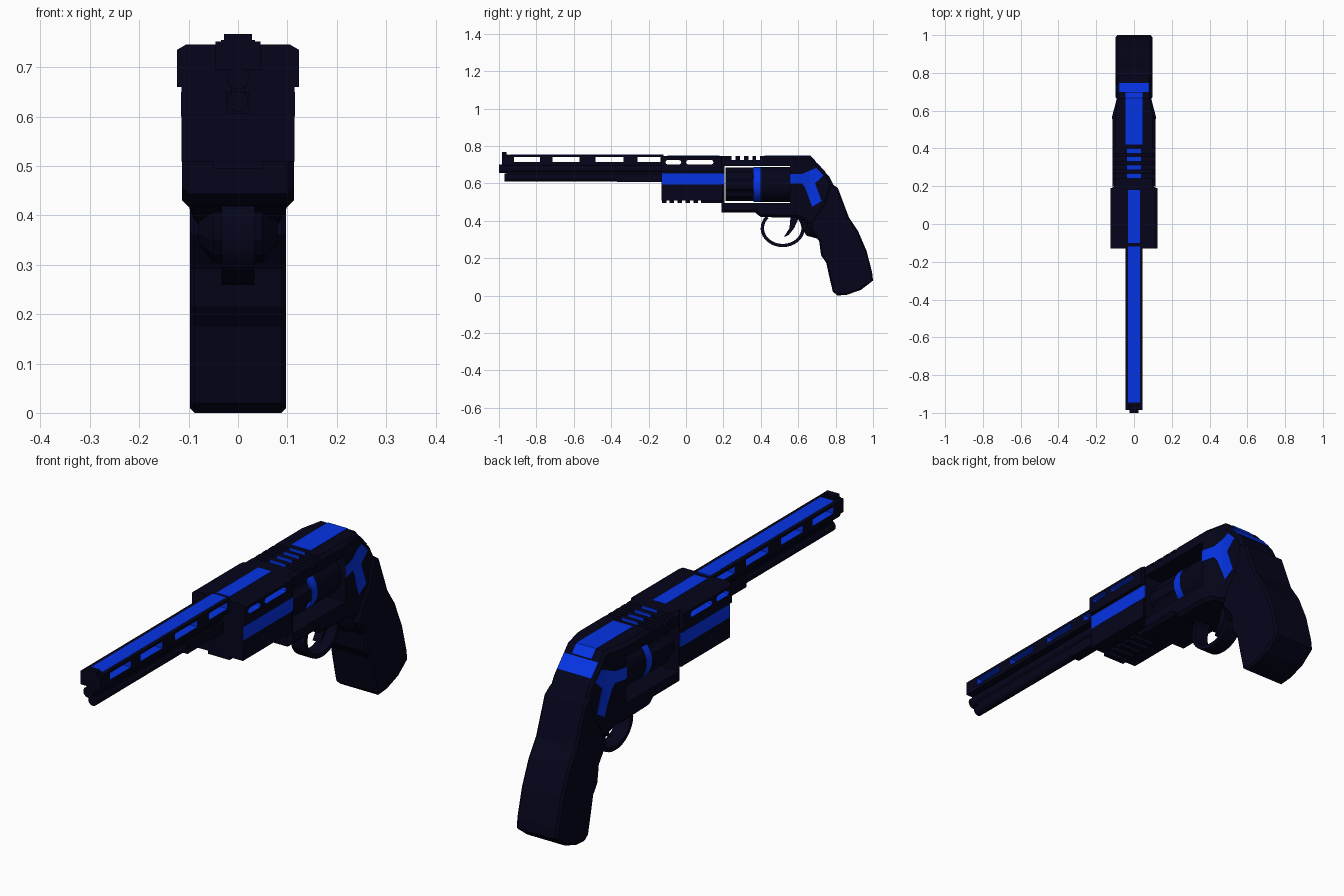
import bpy, bmesh, math

if "Cube" in bpy.data.objects:
    bpy.data.objects.remove(bpy.data.objects["Cube"])


def material(name, rgb):
    m = bpy.data.materials.new(name)
    m.diffuse_color = (*rgb, 1)
    m.use_nodes = True
    m.node_tree.nodes["Principled BSDF"].inputs["Base Color"].default_value = m.diffuse_color
    return m


MATS = [material("dark navy", (0.0014, 0.0014, 0.0110)),
        material("bright blue", (0.0015, 0.033, 0.78))]
NAVY, BLUE = 0, 1


def body_width(y):
    """Scale of the frame width: it narrows towards the grip."""
    t = min(max((y - 0.57) / 0.09, 0), 1)
    return 1 - 0.2 * t


def prism(name, pts, a, b, axis='x', mat=NAVY, bevel=0, taper=False, smooth=False):
    """Extrude an outline from a to b: (y,z) points along x, or (x,z) points along y."""
    bm = bmesh.new()
    put = (lambda p, d: (d, p[0], p[1])) if axis == 'x' else (lambda p, d: (p[0], d, p[1]))
    lo = [bm.verts.new(put(p, a)) for p in pts]
    hi = [bm.verts.new(put(p, b)) for p in pts]
    caps = [bm.faces.new(lo), bm.faces.new(hi[::-1])]
    n = len(pts)
    for i in range(n):
        j = (i + 1) % n
        bm.faces.new((lo[i], hi[i], hi[j], lo[j]))
    bmesh.ops.recalc_face_normals(bm, faces=bm.faces[:])
    if bevel:
        edges = list({e for f in caps for e in f.edges})
        bmesh.ops.bevel(bm, geom=edges, offset=bevel, segments=1,
                        affect='EDGES', clamp_overlap=True)
    if taper:
        for y in (0.57, 0.66):
            bmesh.ops.bisect_plane(bm, geom=bm.verts[:] + bm.edges[:] + bm.faces[:],
                                   plane_co=(0, y, 0), plane_no=(0, 1, 0))
        for v in bm.verts:
            v.co.x *= body_width(v.co.y)
    bmesh.ops.recalc_face_normals(bm, faces=bm.faces[:])
    me = bpy.data.meshes.new(name)
    bm.to_mesh(me)
    bm.free()
    ob = bpy.data.objects.new(name, me)
    bpy.context.collection.objects.link(ob)
    for m in MATS:
        me.materials.append(m)
    for f in me.polygons:
        f.material_index = mat
    if smooth:
        select(ob)
        bpy.ops.object.shade_smooth_by_angle(angle=math.radians(35))
    return ob


def select(ob):
    bpy.ops.object.select_all(action='DESELECT')
    ob.select_set(True)
    bpy.context.view_layer.objects.active = ob


def rect(u0, u1, v0, v1):
    return [(u0, v0), (u1, v0), (u1, v1), (u0, v1)]


def block(name, x, y0, y1, z0, z1, **kw):
    return prism(name, rect(y0, y1, z0, z1), -x, x, **kw)


def circle(z, r, n=20, fn=lambda t: 1):
    return [(r * fn(t) * math.cos(t), z + r * fn(t) * math.sin(t))
            for t in (2 * math.pi * i / n for i in range(n))]


def cut(ob, outline, mat=NAVY):
    """Cut an outline right through along x; mat colours the cut walls."""
    tool = prism("cutter", outline, -0.3, 0.3, mat=mat)
    tool.hide_render = True
    mod = ob.modifiers.new("cut", 'BOOLEAN')
    mod.operation, mod.solver, mod.object = 'DIFFERENCE', 'EXACT', tool
    select(ob)
    bpy.ops.object.modifier_apply(modifier=mod.name)
    bpy.data.objects.remove(tool)


# Barrel: slotted rib above a tube and a rod
rib = block("barrel_rib", 0.046, -0.985, -0.12, 0.695, 0.752)
for y0, y1 in ((-0.92, -0.78), (-0.715, -0.57), (-0.485, -0.335), (-0.26, -0.135)):
    cut(rib, rect(y0, y1, 0.713, 0.742), BLUE)
prism("barrel_tube", circle(0.678, 0.023), -1.0, -0.12, 'y', smooth=True)
prism("barrel_rod", circle(0.631, 0.021), -0.97, -0.12, 'y', smooth=True)
block("rod_sleeve", 0.023, -0.37, -0.12, 0.606, 0.65)
block("barrel_web", 0.014, -0.96, -0.12, 0.635, 0.70)
block("front_sight", 0.028, -0.985, -0.96, 0.745, 0.767)
block("front_sight_base", 0.034, -0.985, -0.95, 0.745, 0.755)
block("barrel_stripe", 0.031, -0.945, -0.12, 0.748, 0.7528, mat=BLUE)

# Shroud: wide upper half, narrower lower half, vents and a toothed rib below
upper = prism("shroud_upper", [(-0.124, 0.66), (0.124, 0.66), (0.124, 0.735), (0.105, 0.746),
                               (-0.105, 0.746), (-0.124, 0.735)], -0.13, 0.19, 'y')
for y0, y1 in ((-0.11, -0.025), (0.0, 0.147)):
    cut(upper, [(y0, 0.7125), (y0 + 0.004, 0.704), (y0 + 0.0125, 0.7), (y1 - 0.0125, 0.7),
                (y1 - 0.004, 0.704), (y1, 0.7125), (y1 - 0.004, 0.721),
                (y1 - 0.0125, 0.725), (y0 + 0.0125, 0.725), (y0 + 0.004, 0.721)], BLUE)
block("shroud_lower", 0.114, -0.13, 0.195, 0.509, 0.665)
teeth = block("shroud_teeth", 0.05, -0.128, 0.195, 0.495, 0.52)
for i in range(5):
    y = -0.105 + i * 0.042
    cut(teeth, rect(y, y + 0.018, 0.45, 0.51))
for s in (-1, 1):
    prism("shroud_side_stripe", rect(-0.1295, 0.205, 0.595, 0.652),
          s * 0.11, s * 0.1148, mat=BLUE)
block("shroud_top_stripe", 0.031, -0.1, 0.18, 0.743, 0.7475, mat=BLUE)

# Frame with the drum window and top notches
frame = prism("frame", [(0.19, 0.443), (0.37, 0.443), (0.40, 0.42), (0.60, 0.415), (0.66, 0.38),
                        (0.74, 0.40), (0.80, 0.57), (0.765, 0.637), (0.665, 0.746),
                        (0.19, 0.746)], -0.113, 0.113, bevel=0.014, taper=True)
cut(frame, rect(0.207, 0.557, 0.496, 0.692))
for y in (0.254, 0.30, 0.344, 0.386):
    cut(frame, rect(y - 0.012, y + 0.012, 0.722, 0.80))
    block("notch_floor", 0.036, y - 0.012, y + 0.012, 0.72, 0.724, mat=BLUE)
    for s in (-1, 1):
        w = sorted((y + s * 0.0105, y + s * 0.0125))
        block("notch_wall", 0.036, w[0], w[1], 0.72, 0.7465, mat=BLUE)

# Blue inlays on the rear of the frame
prism("rear_side_inlay", [(0.557, 0.65), (0.62, 0.65), (0.695, 0.682), (0.735, 0.642),
                          (0.69, 0.60), (0.725, 0.505), (0.675, 0.475), (0.635, 0.58),
                          (0.62, 0.60), (0.557, 0.60)], -0.1155, 0.1155, mat=BLUE, taper=True)
prism("rear_top_stripe", [(0.42, 0.74), (0.66, 0.74), (0.69, 0.708), (0.696, 0.715),
                          (0.666, 0.748), (0.42, 0.748)], -0.046, 0.046, mat=BLUE)
prism("rear_slope_inlay", [(0.695, 0.705), (0.738, 0.657), (0.746, 0.661), (0.70, 0.711)],
      -0.08, 0.08, mat=BLUE)

# Drum: fluted front, blue band, plain back
flutes = circle(0.594, 0.093, 48, lambda t: 1 - 0.1 * max(0, math.cos(6 * t + math.pi)) ** 0.7)
prism("drum_front", flutes, 0.21, 0.362, 'y', smooth=True)
prism("drum_band", circle(0.594, 0.0945, 32), 0.36, 0.397, 'y', mat=BLUE, smooth=True)
prism("drum_back", circle(0.594, 0.093, 32), 0.395, 0.558, 'y', smooth=True)

# Trigger guard and trigger
arc = [math.radians(140 + 260 * i / 24) for i in range(25)]
ring = [(0.517 + 0.118 * math.cos(t), 0.36 + 0.101 * math.sin(t)) for t in arc]
ring += [(0.517 + 0.100 * math.cos(t), 0.36 + 0.084 * math.sin(t)) for t in reversed(arc)]
prism("trigger_guard", ring, -0.033, 0.033, smooth=True)
prism("trigger", [(0.56, 0.43), (0.61, 0.43), (0.578, 0.36), (0.55, 0.325), (0.523, 0.312),
                  (0.553, 0.36)], -0.018, 0.018)

# Grip and the lobe that joins it to the guard
prism("grip_lobe", [(0.61, 0.43), (0.625, 0.35), (0.645, 0.32), (0.70, 0.305), (0.76, 0.30),
                    (0.76, 0.43)], -0.08, 0.08, bevel=0.03)
prism("grip", [(0.77, 0.605), (0.812, 0.575), (0.87, 0.42), (0.92, 0.345), (0.965, 0.24),
               (0.995, 0.125), (1.0, 0.08), (0.935, 0.03), (0.86, 0.004), (0.81, 0.0),
               (0.785, 0.02), (0.765, 0.105), (0.75, 0.175), (0.722, 0.215), (0.712, 0.29),
               (0.66, 0.36), (0.69, 0.43), (0.735, 0.485)], -0.097, 0.097, bevel=0.009)
